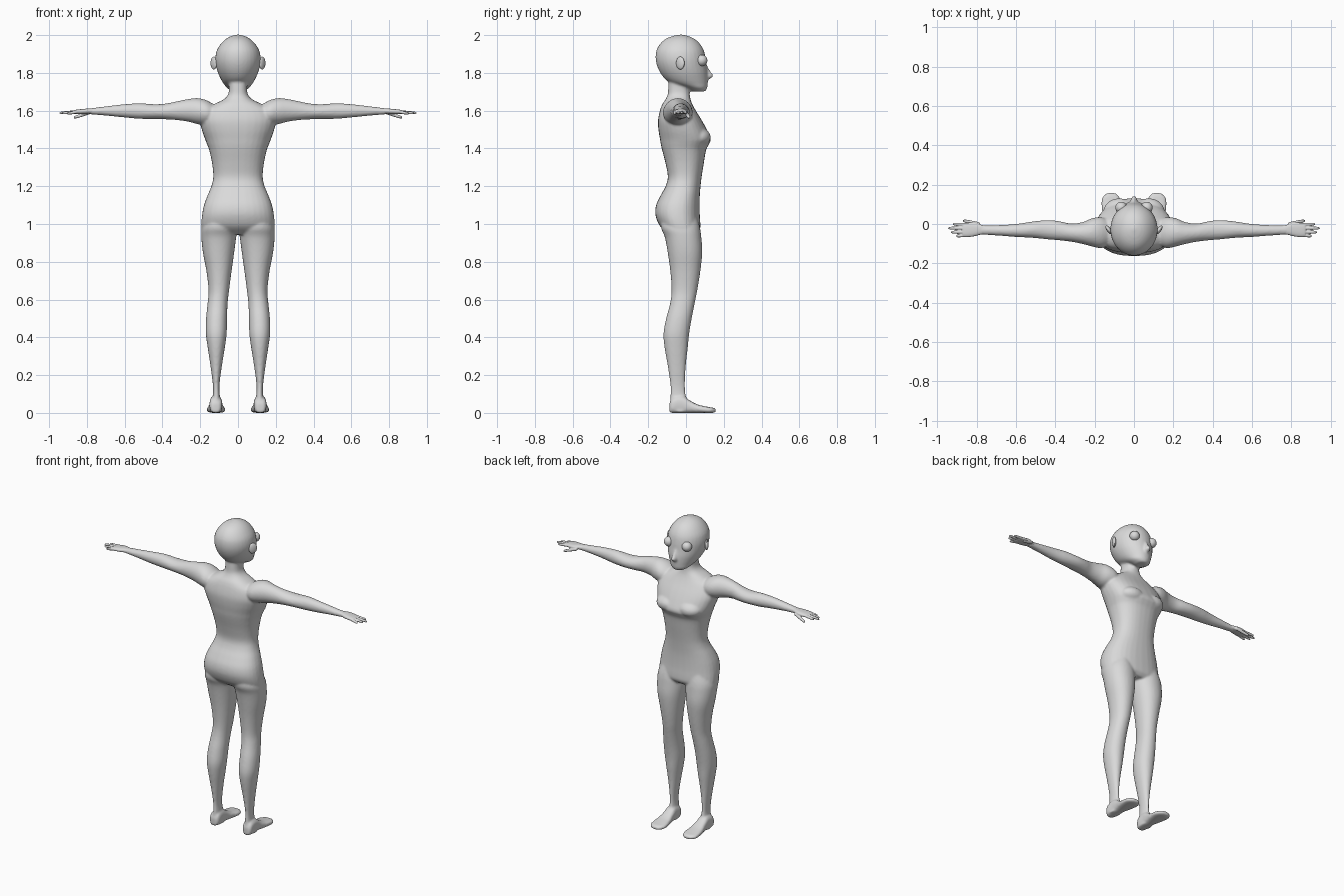
import bpy, bmesh, math
from mathutils import Vector, Matrix

grey = bpy.data.materials.new("plain grey")
grey.diffuse_color = (0.7, 0.7, 0.7, 1)


def spline(rows, steps):
    """Catmull-Rom resampling of section rows."""
    out = []
    for i in range(len(rows) - 1):
        p0, p1 = rows[max(i - 1, 0)], rows[i]
        p2, p3 = rows[i + 1], rows[min(i + 2, len(rows) - 1)]
        for s in range(steps):
            t = s / steps
            out.append([0.5 * (2 * b + (c - a) * t + (2 * a - 5 * b + 4 * c - d) * t * t
                               + (3 * b - a - 3 * c + d) * t ** 3)
                        for a, b, c, d in zip(p0, p1, p2, p3)])
    return out + [list(rows[-1])]


def loft(bm, axis, rows, power=2.0, mirror=False, steps=4, n=32):
    """Rows are (position, a min, a max, b min, b max) along the axis."""
    for side in ((1, -1) if mirror else (1,)):
        rings = []
        for p, a0, a1, b0, b1 in spline(rows, steps):
            ring = []
            for k in range(n):
                c, s = math.cos(2 * math.pi * k / n), math.sin(2 * math.pi * k / n)
                a = (a0 + a1) / 2 + (a1 - a0) / 2 * math.copysign(abs(c) ** (2 / power), c)
                b = (b0 + b1) / 2 + (b1 - b0) / 2 * math.copysign(abs(s) ** (2 / power), s)
                x, y, z = {"x": (p, a, b), "y": (a, p, b), "z": (a, b, p)}[axis]
                ring.append(bm.verts.new((x * side, y, z)))
            rings.append(ring)
        faces = [bm.faces.new(rings[0]), bm.faces.new(rings[-1])]
        for r, q in zip(rings, rings[1:]):
            for k in range(n):
                j = (k + 1) % n
                faces.append(bm.faces.new((r[k], r[j], q[j], q[k])))
        bmesh.ops.recalc_face_normals(bm, faces=faces)


def finish(name, bm, voxel=0, smooth=0, mirror=False):
    me = bpy.data.meshes.new(name)
    for f in bm.faces:
        f.smooth = True
    bm.to_mesh(me)
    bm.free()
    me.materials.append(grey)
    ob = bpy.data.objects.new(name, me)
    bpy.context.collection.objects.link(ob)
    if voxel:
        m = ob.modifiers.new("fuse", "REMESH")
        m.mode, m.voxel_size, m.use_smooth_shade = "VOXEL", voxel, True
    if smooth:
        m = ob.modifiers.new("soften", "SMOOTH")
        m.factor, m.iterations = 0.5, smooth
    if mirror:
        ob.modifiers.new("mirror", "MIRROR")
    return ob


def sym(rows):
    return [(z, -w, w, y0, y1) for z, w, y0, y1 in rows]


body = bmesh.new()
# torso and neck
loft(body, "z", sym([
    (0.945, 0.15, -0.085, 0.055), (0.97, 0.19, -0.12, 0.074), (1.0, 0.194, -0.145, 0.076),
    (1.05, 0.19, -0.162, 0.073), (1.1, 0.18, -0.158, 0.072), (1.15, 0.162, -0.135, 0.073),
    (1.2, 0.141, -0.108, 0.077), (1.25, 0.131, -0.096, 0.083), (1.32, 0.137, -0.108, 0.094),
    (1.39, 0.152, -0.126, 0.106), (1.42, 0.163, -0.133, 0.12), (1.45, 0.175, -0.138, 0.131),
    (1.5, 0.192, -0.146, 0.11), (1.55, 0.2, -0.148, 0.083), (1.6, 0.18, -0.138, 0.052),
    (1.635, 0.125, -0.125, 0.033), (1.66, 0.075, -0.108, 0.024), (1.685, 0.053, -0.097, 0.02),
    (1.72, 0.048, -0.094, 0.018), (1.77, 0.05, -0.092, 0.018)]), power=2.35)
# chest fullness
for s in (1, -1):
    bmesh.ops.create_uvsphere(body, u_segments=24, v_segments=16, radius=1, matrix=Matrix.Translation(
        (0.075 * s, 0.065, 1.46)) @ Matrix.Diagonal((0.08, 0.066, 0.05, 1)))
# legs
loft(body, "z", [
    (1.03, 0.03, 0.17, -0.13, 0.06), (0.98, 0.008, 0.192, -0.132, 0.074),
    (0.93, 0.01, 0.194, -0.112, 0.081), (0.85, 0.02, 0.186, -0.097, 0.086),
    (0.75, 0.034, 0.167, -0.083, 0.076), (0.65, 0.047, 0.156, -0.076, 0.06),
    (0.58, 0.055, 0.161, -0.084, 0.046), (0.5, 0.058, 0.169, -0.105, 0.03),
    (0.42, 0.06, 0.17, -0.119, 0.017), (0.35, 0.069, 0.161, -0.114, 0.01),
    (0.25, 0.085, 0.146, -0.097, -0.001), (0.15, 0.098, 0.133, -0.083, -0.006),
    (0.09, 0.096, 0.133, -0.083, 0.0), (0.04, 0.088, 0.145, -0.085, 0.02),
    (0.004, 0.085, 0.15, -0.084, 0.02)], power=2.1, mirror=True)
# feet
loft(body, "y", [
    (-0.088, 0.1, 0.138, 0.0, 0.05), (-0.07, 0.085, 0.15, 0.0, 0.08),
    (-0.02, 0.084, 0.15, 0.0, 0.09), (0.02, 0.08, 0.153, 0.0, 0.066),
    (0.06, 0.072, 0.161, 0.0, 0.045), (0.11, 0.066, 0.166, 0.0, 0.033),
    (0.14, 0.076, 0.158, 0.0, 0.028), (0.158, 0.095, 0.135, 0.004, 0.022)], power=2.7, mirror=True)
# arms
loft(body, "x", [
    (0.1, -0.09, 0.0, 1.55, 1.615), (0.16, -0.122, 0.033, 1.525, 1.652),
    (0.21, -0.115, 0.03, 1.528, 1.666), (0.26, -0.102, 0.01, 1.541, 1.662),
    (0.32, -0.09, 0.002, 1.55, 1.65), (0.38, -0.083, 0.014, 1.554, 1.638),
    (0.44, -0.078, 0.02, 1.556, 1.634), (0.52, -0.07, 0.012, 1.557, 1.639),
    (0.6, -0.066, 0.0, 1.564, 1.634), (0.69, -0.059, -0.006, 1.573, 1.624),
    (0.76, -0.055, -0.007, 1.579, 1.615), (0.79, -0.053, -0.005, 1.582, 1.611)], mirror=True)
# head
loft(body, "z", sym([
    (1.702, 0.03, 0.03, 0.103), (1.72, 0.058, 0.0, 0.112), (1.742, 0.076, -0.07, 0.115),
    (1.765, 0.09, -0.108, 0.116), (1.8, 0.106, -0.136, 0.115), (1.84, 0.117, -0.154, 0.109),
    (1.88, 0.12, -0.161, 0.104), (1.92, 0.112, -0.156, 0.094), (1.955, 0.09, -0.136, 0.073),
    (1.98, 0.064, -0.107, 0.045), (1.995, 0.036, -0.07, 0.012), (2.002, 0.008, -0.035, -0.015)]))
# nose
loft(body, "z", sym([
    (1.762, 0.009, 0.09, 0.117), (1.778, 0.017, 0.09, 0.14), (1.79, 0.016, 0.09, 0.143),
    (1.81, 0.012, 0.09, 0.128), (1.84, 0.008, 0.08, 0.112)]))
finish("body", body, voxel=0.007, smooth=4)

# hands: palm, four fingers and thumb
hand = bmesh.new()
loft(hand, "x", [
    (0.74, -0.05, -0.012, 1.583, 1.612), (0.78, -0.054, -0.003, 1.584, 1.612),
    (0.81, -0.062, 0.008, 1.582, 1.61), (0.85, -0.067, 0.006, 1.582, 1.606),
    (0.872, -0.064, 0.002, 1.584, 1.602)], power=2.4)


def finger(start, end, r):
    a, b = Vector(start), Vector(end)
    loft(hand, "x", [(p.x, p.y - q, p.y + q, p.z - q, p.z + q) for p, q in (
        (a, r), (a.lerp(b, 0.5), r), (a.lerp(b, 0.88), r * 0.85), (b, r * 0.35))], n=12)


for y0, y1, tip, z in ((-0.004, 0.0, 0.922, 1.588), (-0.022, -0.021, 0.946, 1.588),
                       (-0.04, -0.042, 0.932, 1.587), (-0.057, -0.062, 0.905, 1.584)):
    finger((0.85, y0, 1.594), (tip, y1, z), 0.0082)
finger((0.785, 0.0, 1.59), (0.87, 0.017, 1.563), 0.0095)
finish("hands", hand, voxel=0.0035, smooth=2, mirror=True)

# eyes
eye = bmesh.new()
bmesh.ops.create_uvsphere(eye, u_segments=24, v_segments=16, radius=0.03,
                          matrix=Matrix.Translation((0.065, 0.083, 1.866)))
finish("eyes", eye, mirror=True)

# ears
ear = bmesh.new()
bmesh.ops.create_uvsphere(ear, u_segments=24, v_segments=16, radius=1, matrix=Matrix.Translation(
    (0.128, -0.03, 1.852)) @ Matrix.Rotation(math.radians(-35), 4, "Z") @ Matrix.Diagonal((0.011, 0.026, 0.034, 1)))
finish("ears", ear, mirror=True)
